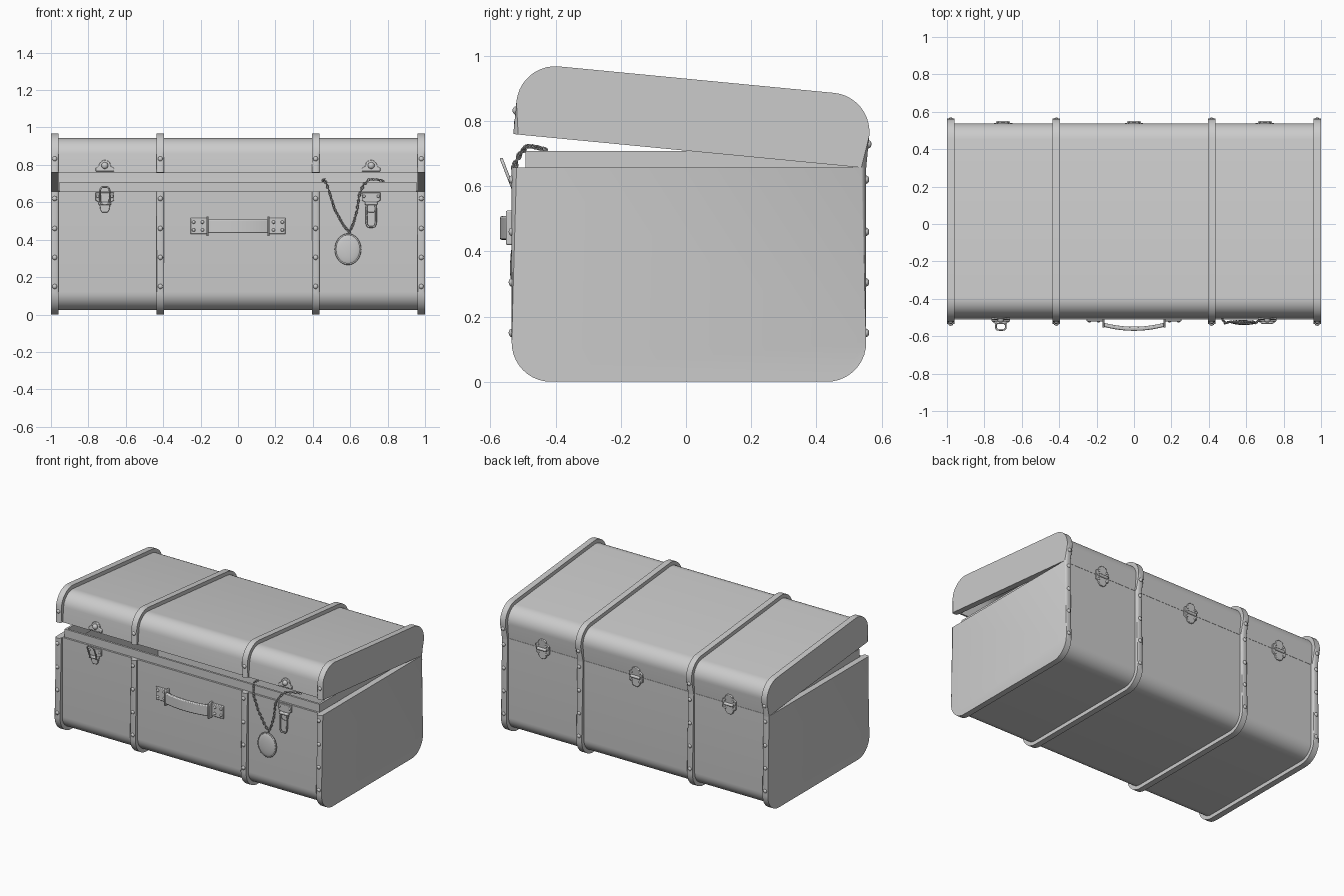
import bpy, bmesh
from math import sin, cos, pi, radians
from mathutils import Vector, Matrix

if "Cube" in bpy.data.objects:
    bpy.data.objects.remove(bpy.data.objects["Cube"])

SEAM, TOP = 0.657, 0.877          # seam height and closed lid height
Y0, Y1, R = -0.535, 0.553, 0.12   # outer depth limits, corner radius
FRONT, BACK = Y0 + 0.025, Y1 - 0.025
HINGE = Vector((0, 0.54, SEAM))
TILT = Matrix.Translation(HINGE) @ Matrix.Rotation(radians(-5.5), 4, 'X') @ Matrix.Translation(-HINGE)
BANDS = (-0.98, -0.415, 0.415, 0.98)


def finish(name, bm, lid=False, bevel=0):
    bmesh.ops.recalc_face_normals(bm, faces=bm.faces)
    if lid:
        bm.transform(TILT)
    me = bpy.data.meshes.new(name)
    bm.to_mesh(me)
    bm.free()
    ob = bpy.data.objects.new(name, me)
    bpy.context.collection.objects.link(ob)
    if bevel:
        m = ob.modifiers.new("bevel", 'BEVEL')
        m.width, m.segments, m.limit_method, m.angle_limit = bevel, 2, 'ANGLE', radians(40)
    bpy.ops.object.select_all(action='DESELECT')
    bpy.context.view_layer.objects.active = ob
    ob.select_set(True)
    bpy.ops.object.shade_smooth_by_angle(angle=radians(40))
    return ob


def prism(name, pts, axis, a, b, lid=False, bevel=0, round_n=0, round_w=0.015):
    """Extrude a 2D outline along an axis; optionally round its first round_n edges."""
    put = {'x': lambda p, t: (t, p[0], p[1]), 'y': lambda p, t: (p[0], t, p[1]),
           'z': lambda p, t: (p[0], p[1], t)}[axis]
    bm = bmesh.new()
    n = len(pts)
    rows = [[bm.verts.new(put(p, t)) for p in pts] for t in (a, b)]
    bm.faces.new(rows[0])
    bm.faces.new(rows[1][::-1])
    for i in range(n):
        j = (i + 1) % n
        bm.faces.new((rows[0][i], rows[0][j], rows[1][j], rows[1][i]))
    if round_n:
        edges = [bm.edges.get((r[i], r[i + 1])) for r in rows for i in range(round_n)]
        bmesh.ops.bevel(bm, geom=edges, offset=round_w, segments=4, profile=0.5, affect='EDGES')
    return finish(name, bm, lid, bevel)


def u_path(off, lid):
    """U-shaped cross-section with two rounded corners, inset by off."""
    zo, zc, s = (SEAM, TOP - off, 1) if lid else (SEAM, off, -1)
    r = R - off
    ya, yb = Y0 + off, Y1 - off
    arc = [(r * cos(k * pi / 20), r * sin(k * pi / 20)) for k in range(11)]
    left = [(ya + r - c, zc + s * (d - r)) for c, d in arc]
    right = [(yb - r + c, zc + s * (d - r)) for c, d in arc[::-1]]
    return [(ya, zo)] + left + right + [(yb, zo)]


def box(name, x, y, z, bevel=0):
    return prism(name, [(x[0], z[0]), (x[1], z[0]), (x[1], z[1]), (x[0], z[1])], 'y', y[0], y[1], bevel=bevel)


def tube(name, pts, rad):
    """Closed wire loop."""
    cu = bpy.data.curves.new(name, 'CURVE')
    cu.dimensions, cu.bevel_depth, cu.bevel_resolution = '3D', rad, 2
    sp = cu.splines.new('POLY')
    sp.points.add(len(pts) - 1)
    for p, q in zip(sp.points, pts):
        p.co = (*q, 1)
    sp.use_cyclic_u = True
    ob = bpy.data.objects.new(name, cu)
    bpy.context.collection.objects.link(ob)
    bpy.ops.object.select_all(action='DESELECT')
    bpy.context.view_layer.objects.active = ob
    ob.select_set(True)
    bpy.ops.object.convert(target='MESH')
    bpy.ops.object.shade_smooth()


def studs(name, places, rad, lid=False):
    bm = bmesh.new()
    for p in places:
        bmesh.ops.create_uvsphere(bm, u_segments=12, v_segments=8, radius=rad,
                                  matrix=Matrix.Translation(p) @ Matrix.Diagonal((1, 0.8, 1, 1)))
    finish(name, bm, lid)


# body and lid: hollow shells, end panels, bands and rivets
for lid in (False, True):
    tag = "lid" if lid else "body"
    outer = u_path(0.025, lid)
    prism(tag + "_shell", outer + u_path(0.038, lid)[::-1], 'x', -0.965, 0.965, lid)
    rim = u_path(0, lid)
    for i, x in enumerate(BANDS):
        inner = [] if i in (0, 3) else u_path(0.03, lid)[::-1]
        prism(f"{tag}_{'end_panel' if i in (0, 3) else 'band'}_{i}", rim + inner, 'x',
              x - 0.02, x + 0.02, lid, round_n=len(rim) - 1)
    heights = (0.73,) if lid else (0.15, 0.305, 0.46, 0.62)
    studs(tag + "_rivets", [(x, y, z) for x in BANDS for z in heights
                            for y in (Y0 + 0.001, Y1 - 0.001)], 0.013, lid)

# inner lip around the opening
LZ = (0.6, 0.708)
box("lip_front", (-0.955, 0.955), (-0.492, -0.478), LZ)
box("lip_back", (-0.955, 0.955), (0.497, 0.511), LZ)
for s in (-1, 1):
    box("lip_side", (s * 0.948 - 0.007, s * 0.948 + 0.007), (-0.49, 0.51), LZ)

# carrying handle
xs = [-0.168 + 0.336 * k / 16 for k in range(17)]
bow = [(x, -0.548 - 0.023 * (1 - (x / 0.168) ** 2)) for x in xs]
prism("handle_grip", bow + [(x, y + 0.022) for x, y in bow[::-1]], 'z', 0.435, 0.508, bevel=0.006)
for s in (-1, 1):
    box("handle_plate", sorted((s * 0.165, s * 0.254)), (FRONT - 0.01, FRONT + 0.003), (0.43, 0.516), 0.004)
    box("handle_ring", (s * 0.163 - 0.006, s * 0.163 + 0.006), (-0.553, FRONT + 0.003), (0.42, 0.525), 0.004)
    studs("handle_rivets", [(s * x, FRONT - 0.01, z) for x in (0.19, 0.237) for z in (0.452, 0.494)], 0.009)

# latches: catch on the lid, plate with tongue and wire loop on the body
for s in (-1, 1):
    cx = s * 0.712
    dome = [(cx + 0.032 * cos(k * pi / 10), 0.692 + 0.033 * sin(k * pi / 10)) for k in range(11)]
    prism("lid_catch", [(cx - 0.05, 0.682), (cx - 0.05, 0.665), (cx + 0.05, 0.665), (cx + 0.05, 0.682)] + dome,
          'y', FRONT - 0.009, FRONT + 0.003, True, 0.003)
    studs("catch_knob", [(cx, FRONT - 0.012, 0.695)], 0.018, True)
    half = [(0.05, 0.652), (0.05, 0.61), (0.03, 0.6), (0.024, 0.56), (0.014, 0.545)]
    prism("latch_plate", [(cx + x, z) for x, z in half] + [(cx - x, z) for x, z in half[::-1]],
          'y', FRONT - 0.01, FRONT + 0.003, bevel=0.003)
    studs("latch_rivets", [(cx + d, FRONT - 0.01, 0.632) for d in (-0.038, 0.038)], 0.008)
    box("latch_pivot", (cx - 0.034, cx + 0.034), (FRONT - 0.024, FRONT), (0.585, 0.602), 0.006)
    # left loop tilts up and out, right loop hangs down
    base, end = ((-0.53, 0.59), (-0.566, 0.682)) if s < 0 else ((-0.526, 0.595), (-0.53, 0.468))
    loop = []
    for k in range(24):
        a = 2 * pi * k / 24
        t = 0.5 + 0.5 * (abs(cos(a)) ** 0.5) * (1 if cos(a) > 0 else -1)
        loop.append((cx + 0.026 * (abs(sin(a)) ** 0.5) * (1 if sin(a) > 0 else -1),
                     base[0] + t * (end[0] - base[0]), base[1] + t * (end[1] - base[1])))
    tube("latch_loop", loop, 0.005)

# back hinges: leaf on body, leaf on lid, barrel between
for cx in (-0.7, 0, 0.7):
    for up in (1, -1):
        half = [(0.05, 0), (0.05, 0.028), (0.03, 0.04), (0.026, 0.056), (0.012, 0.066)]
        leaf = [(cx + x, SEAM + up * z) for x, z in half] + [(cx - x, SEAM + up * z) for x, z in half[::-1]]
        prism("hinge_leaf", leaf, 'y', BACK - 0.003, BACK + 0.01, up > 0, 0.003)
        studs("hinge_rivets", [(cx + d, BACK + 0.01, SEAM + up * 0.028) for d in (-0.03, 0.03)], 0.007, up > 0)
    barrel = [(BACK + 0.012 + 0.01 * cos(k * pi / 6), SEAM + 0.01 * sin(k * pi / 6)) for k in range(12)]
    prism("hinge_barrel", barrel, 'x', cx - 0.035, cx + 0.035)

# chain draped over the front edge, alternating oval links
path = [Vector(p) for p in (
    (0.452, -0.435, 0.714), (0.462, -0.488, 0.724), (0.473, -0.51, 0.70), (0.487, -0.53, 0.66),
    (0.516, -0.522, 0.564), (0.565, -0.52, 0.475), (0.596, -0.522, 0.44), (0.618, -0.522, 0.49),
    (0.636, -0.522, 0.555), (0.65, -0.53, 0.645), (0.671, -0.512, 0.693), (0.70, -0.49, 0.722),
    (0.74, -0.465, 0.722), (0.784, -0.432, 0.712))]
bm = bmesh.new()
count, carry, STEP = 0, 0.0, 0.0155
for p, q in zip(path, path[1:]):
    d = q - p
    while carry < d.length:
        rot = d.to_track_quat('X', 'Y').to_matrix().to_4x4()
        m = Matrix.Translation(p + d.normalized() * carry) @ rot @ Matrix.Rotation(pi / 4 + count % 2 * pi / 2, 4, 'X')
        ring = []
        for i in range(12):
            a = i * pi / 6
            ring.append([bm.verts.new(m @ Vector((
                (0.0095 + 0.0026 * cos(b * pi / 3)) * cos(a),
                (0.0062 + 0.0026 * cos(b * pi / 3)) * sin(a), 0.0026 * sin(b * pi / 3)))) for b in range(6)])
        for i in range(12):
            for b in range(6):
                i2, b2 = (i + 1) % 12, (b + 1) % 6
                bm.faces.new((ring[i][b], ring[i2][b], ring[i2][b2], ring[i][b2]))
        count += 1
        carry += STEP
    carry -= d.length
finish("chain", bm)

# oval pendant with a rim
PC = Vector((0.588, -0.527, 0.349))
bm = bmesh.new()
bmesh.ops.create_uvsphere(bm, u_segments=32, v_segments=16, radius=1,
                          matrix=Matrix.Translation(PC) @ Matrix.Diagonal((0.067, 0.013, 0.08, 1)))
finish("pendant", bm)
tube("pendant_rim", [PC + Vector((0.066 * cos(k * pi / 20), 0, 0.079 * sin(k * pi / 20))) for k in range(40)], 0.005)
